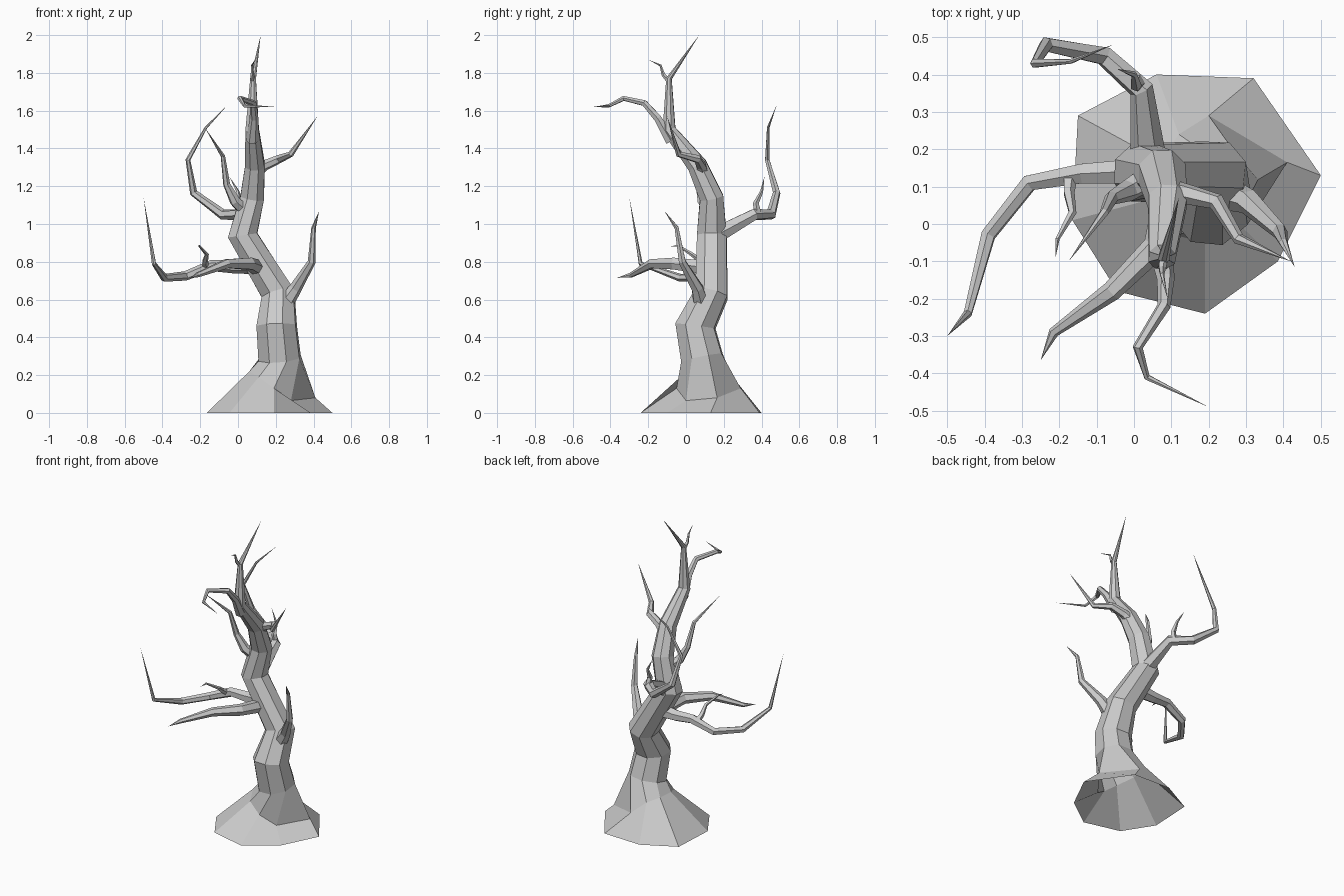
import bpy, bmesh
from math import sin, cos, radians
from mathutils import Vector


def limb(name, path, sides=6, phase=0.0, base_rings=()):
    """Low-poly tapering tube through (x, y, z, radius) points, ending in a point."""
    bm = bmesh.new()
    pts = [Vector(p[:3]) for p in path]
    rings = [[bm.verts.new(c) for c in ring] for ring in base_rings]
    u = None
    for i, p in enumerate(pts[:-1]):
        ahead = (pts[i + 1] - p).normalized()
        back = (p - pts[i - 1]).normalized() if i else ahead
        t = (ahead + back).normalized()
        if u is None:
            u = Vector((1, 0, 0)) if abs(t.x) < 0.8 else Vector((0, 0, 1))
        u = (u - t * u.dot(t)).normalized()
        v = t.cross(u)
        r = path[i][3]
        angles = [radians(phase) - radians(360) * k / sides for k in range(sides)]
        rings.append([bm.verts.new(p + (u * cos(a) + v * sin(a)) * r) for a in angles])
    for lo, hi in zip(rings, rings[1:]):
        for k in range(sides):
            j = (k + 1) % sides
            bm.faces.new((lo[k], hi[k], hi[j], lo[j]))
    tip = bm.verts.new(pts[-1])
    for k in range(sides):
        bm.faces.new((rings[-1][k], tip, rings[-1][(k + 1) % sides]))
    bmesh.ops.recalc_face_normals(bm, faces=bm.faces[:])
    me = bpy.data.meshes.new(name)
    bm.to_mesh(me)
    bm.free()
    ob = bpy.data.objects.new(name, me)
    bpy.context.collection.objects.link(ob)
    return ob


# Trunk with an uneven, open-bottomed root flare
ground = [(.06, .40, 0), (.32, .39, 0), (.50, .13, 0), (.385, -.10, 0),
          (.19, -.24, 0), (-.045, -.18, 0), (-.165, .01, 0), (-.15, .29, 0)]
flare = [(.12, .24, .20), (.20, .29, .13), (.41, .165, .08), (.28, .0, .065),
         (.19, -.05, .13), (.11, -.03, .19), (.06, .07, .22), (.07, .17, .22)]
limb("trunk", [(.22, .085, .29, .118), (.205, .05, .46, .112), (.212, .135, .63, .094),
               (.025, .137, .94, .084), (.075, .135, 1.14, .068), (.09, .06, 1.31, .056),
               (.075, -.09, 1.50, .038), (.08, -.09, 1.77, .016), (.12, .07, 2.0, 0)],
     sides=8, phase=108, base_rings=(ground, flare))

# Main branches
limb("left_branch", [(.07, .14, .78, .045), (-.03, .14, .775, .036), (-.14, .135, .78, .03),
                     (-.28, .11, .725, .025), (-.39, -.03, .715, .021),
                     (-.445, -.24, .79, .012), (-.50, -.30, 1.14, 0)])
limb("front_left_branch", [(.10, .10, .77, .042), (.06, -.06, .79, .036),
                           (-.06, -.18, .79, .027), (-.215, -.29, .73, .014),
                           (-.25, -.365, .715, 0)])
limb("left_upper_branch", [(.05, .13, 1.06, .035), (-.015, .09, 1.12, .030),
                           (-.06, .07, 1.21, .019), (-.08, .03, 1.36, .012),
                           (-.175, -.10, 1.51, 0)])
limb("back_branch", [(.04, .16, .94, .05), (.02, .36, 1.05, .033), (-.08, .45, 1.05, .028),
                     (-.235, .48, 1.165, .021), (-.265, .43, 1.34, .013),
                     (-.17, .435, 1.51, .007), (-.055, .48, 1.63, 0)])
limb("right_branch", [(.25, .08, .58, .045), (.305, .06, .66, .034), (.39, -.02, .80, .021),
                      (.40, -.05, .98, .012), (.43, -.115, 1.07, 0)])
limb("right_upper_branch", [(.08, .09, 1.26, .036), (.14, .08, 1.31, .028),
                            (.22, .06, 1.345, .023), (.28, -.04, 1.37, .016),
                            (.42, -.10, 1.57, 0)])
limb("front_top_branch", [(.075, -.08, 1.44, .032), (.085, -.15, 1.56, .023),
                          (.08, -.22, 1.64, .018), (.01, -.33, 1.665, .014),
                          (.035, -.41, 1.625, .009), (.20, -.49, 1.62, 0)])

# Small twigs
limb("left_twig", [(-.17, .13, .77, .02), (-.175, .085, .80, .016), (-.165, .03, .84, .011),
                   (-.205, -.04, .885, .006), (-.21, -.09, .88, 0)], sides=5)
limb("back_twig", [(.01, .38, 1.05, .022), (.005, .37, 1.11, .016),
                   (.0, .40, 1.17, .009), (-.045, .415, 1.25, 0)], sides=5)
limb("top_twig", [(.08, -.085, 1.75, .014), (.075, -.12, 1.79, .010),
                  (.075, -.135, 1.84, .006), (.09, -.20, 1.87, 0)], sides=5)
